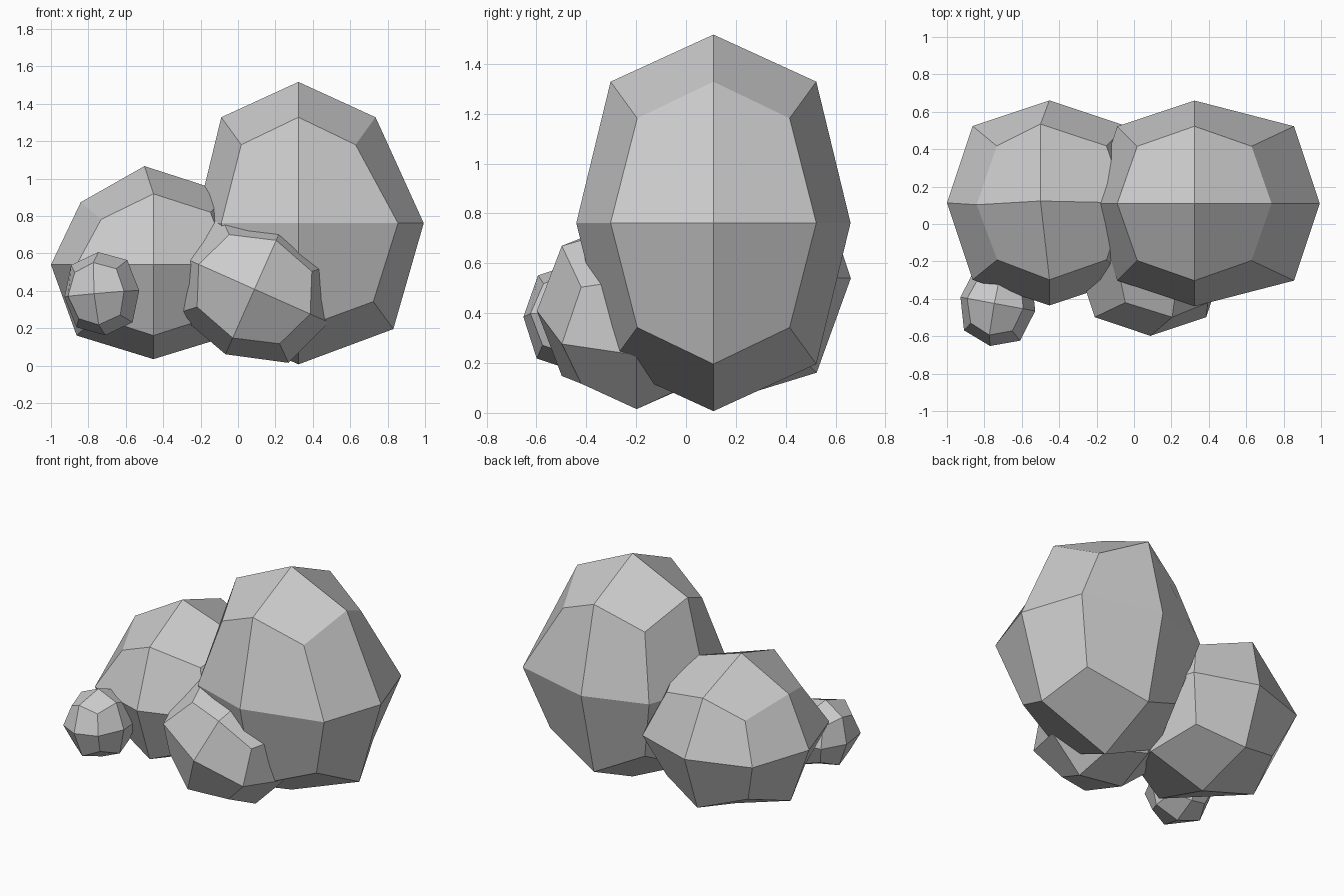
import bpy, bmesh
from math import radians
from mathutils import Euler, Vector

if "Cube" in bpy.data.objects:
    bpy.data.objects.remove(bpy.data.objects["Cube"])

# Pull factor for face centres, edge midpoints and corners of a rounded cube
PULL = {1: 1.0, 2: 0.75, 3: 5 / 9}


def rock(name, centre, half, rot=(0, 0, 0), tweak=None):
    """Faceted 24-face boulder: a once-subdivided cube, rounded, with optional dents."""
    bm = bmesh.new()
    bmesh.ops.create_cube(bm, size=2)
    bmesh.ops.subdivide_edges(bm, edges=bm.edges[:], cuts=1, use_grid_fill=True)
    turn = Euler([radians(a) for a in rot]).to_matrix()
    for v in bm.verts:
        s = tuple(round(c) for c in v.co)
        k = PULL[sum(abs(c) for c in s)]
        p = Vector([c * h * k for c, h in zip(s, half)])
        if tweak:
            p += Vector(tweak(s))
        v.co = turn @ p
    bmesh.ops.recalc_face_normals(bm, faces=bm.faces[:])
    mesh = bpy.data.meshes.new(name)
    bm.to_mesh(mesh)
    bm.free()
    obj = bpy.data.objects.new(name, mesh)
    obj.location = centre
    bpy.context.collection.objects.link(obj)
    return obj


# Tall boulder: right side bulges at the middle and bottom
def bulge(s):
    return ({0: 0.12, -1: 0.095, 1: 0}[s[2]] if s[0] == 1 else 0, 0, 0)


# Medium boulder: top ridge shifted left, left shoulder lowered
DENTS = {
    (0, 0, 1): (-0.048, 0.01, 0.022),
    (0, 1, 1): (-0.048, 0.01, 0),
    (-1, 0, 1): (0.022, -0.01, -0.045),
    (-1, -1, 1): (0.025, 0, -0.038),
    (-1, 1, 1): (0.022, 0, -0.038),
}

rock("tall_boulder", (0.323, 0.11, 0.762), (0.55, 0.55, 0.755), tweak=bulge)
rock("medium_boulder", (-0.452, 0.113, 0.54), (0.548, 0.548, 0.505),
     tweak=lambda s: DENTS.get(s, (0, 0, 0)))

# Small stones leaning against the front
rock("front_stone", (0.088, -0.198, 0.409), (0.435, 0.40, 0.381), rot=(0, 24, 0))
rock("pebble", (-0.728, -0.428, 0.385), (0.204, 0.228, 0.223), rot=(0, -5, -10.5))
